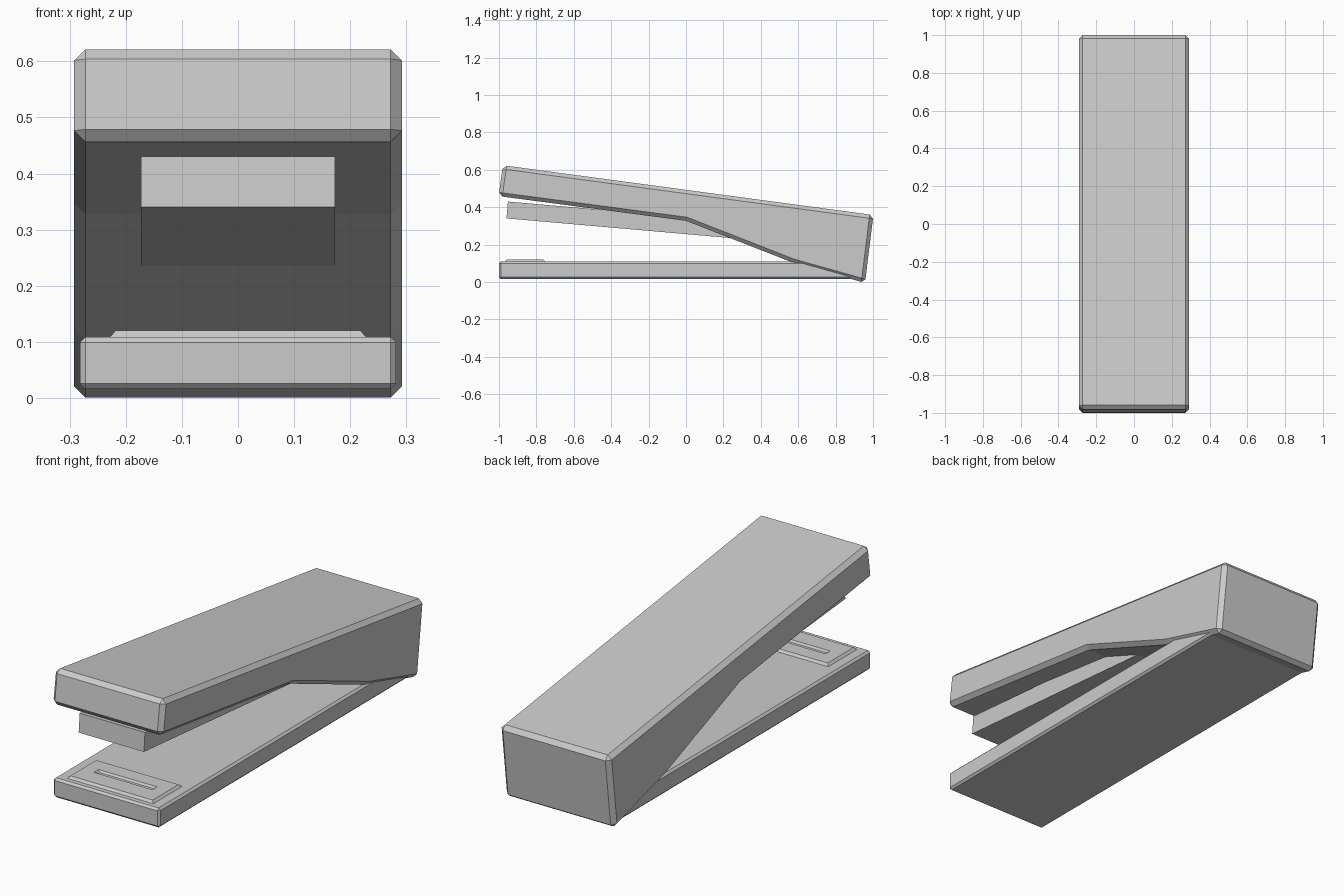
import bpy, bmesh

if "Cube" in bpy.data.objects:
    bpy.data.objects.remove(bpy.data.objects["Cube"])


def finish(name, bm):
    bmesh.ops.recalc_face_normals(bm, faces=bm.faces[:])
    mesh = bpy.data.meshes.new(name)
    bm.to_mesh(mesh)
    bm.free()
    obj = bpy.data.objects.new(name, mesh)
    bpy.context.collection.objects.link(obj)
    return obj


def extruded_profile(name, profile, half_width, bevel=0.0):
    """Side profile (y, z) extruded symmetrically along x."""
    bm = bmesh.new()
    face = bm.faces.new([bm.verts.new((-half_width, y, z)) for y, z in profile])
    ext = bmesh.ops.extrude_face_region(bm, geom=[face])
    moved = [g for g in ext["geom"] if isinstance(g, bmesh.types.BMVert)]
    bmesh.ops.translate(bm, verts=moved, vec=(2 * half_width, 0, 0))
    # extrude_face_region drops the start face when it is isolated, so cap if open
    bm.edges.ensure_lookup_table()
    border = [e for e in bm.edges if e.is_boundary]
    if border:
        bmesh.ops.holes_fill(bm, edges=border, sides=0)
    obj = finish(name, bm)
    if bevel:
        mod = obj.modifiers.new("chamfer", 'BEVEL')
        mod.width = bevel
        mod.segments = 1
        mod.limit_method = 'ANGLE'
        mod.angle_limit = 0.6
    return obj


def ring_solid(name, rings):
    """Stacked rectangles (half x, y0, y1, z) joined into one skin."""
    bm = bmesh.new()
    loops = [[bm.verts.new(p) for p in ((-x, y0, z), (x, y0, z), (x, y1, z), (-x, y1, z))]
             for x, y0, y1, z in rings]
    for a, b in zip(loops, loops[1:]):
        for i in range(4):
            j = (i + 1) % 4
            bm.faces.new((a[i], a[j], b[j], b[i]))
    bm.faces.new(loops[0])
    bm.faces.new(loops[-1])
    return finish(name, bm)


# Tilted upper handle with a wedge-shaped rear
extruded_profile("top_handle", [
    (-0.979, 0.624), (-1.002, 0.459), (0.0, 0.327), (0.57, 0.104),
    (0.957, -0.005), (1.002, 0.358)], 0.292, 0.02)

# Staple magazine under the handle
extruded_profile("magazine", [
    (-0.952, 0.430), (-0.960, 0.340), (0.40, 0.221), (0.408, 0.311)], 0.173)

# Flat base
extruded_profile("base", [
    (-1.0, 0.016), (0.92, 0.016), (0.92, 0.109), (-1.0, 0.109)], 0.282, 0.01)

# Anvil plate with a recessed slot
ring_solid("anvil_plate", [
    (0.230, -0.970, -0.750, 0.107), (0.218, -0.958, -0.762, 0.120),
    (0.155, -0.870, -0.835, 0.120), (0.145, -0.862, -0.843, 0.111)])
